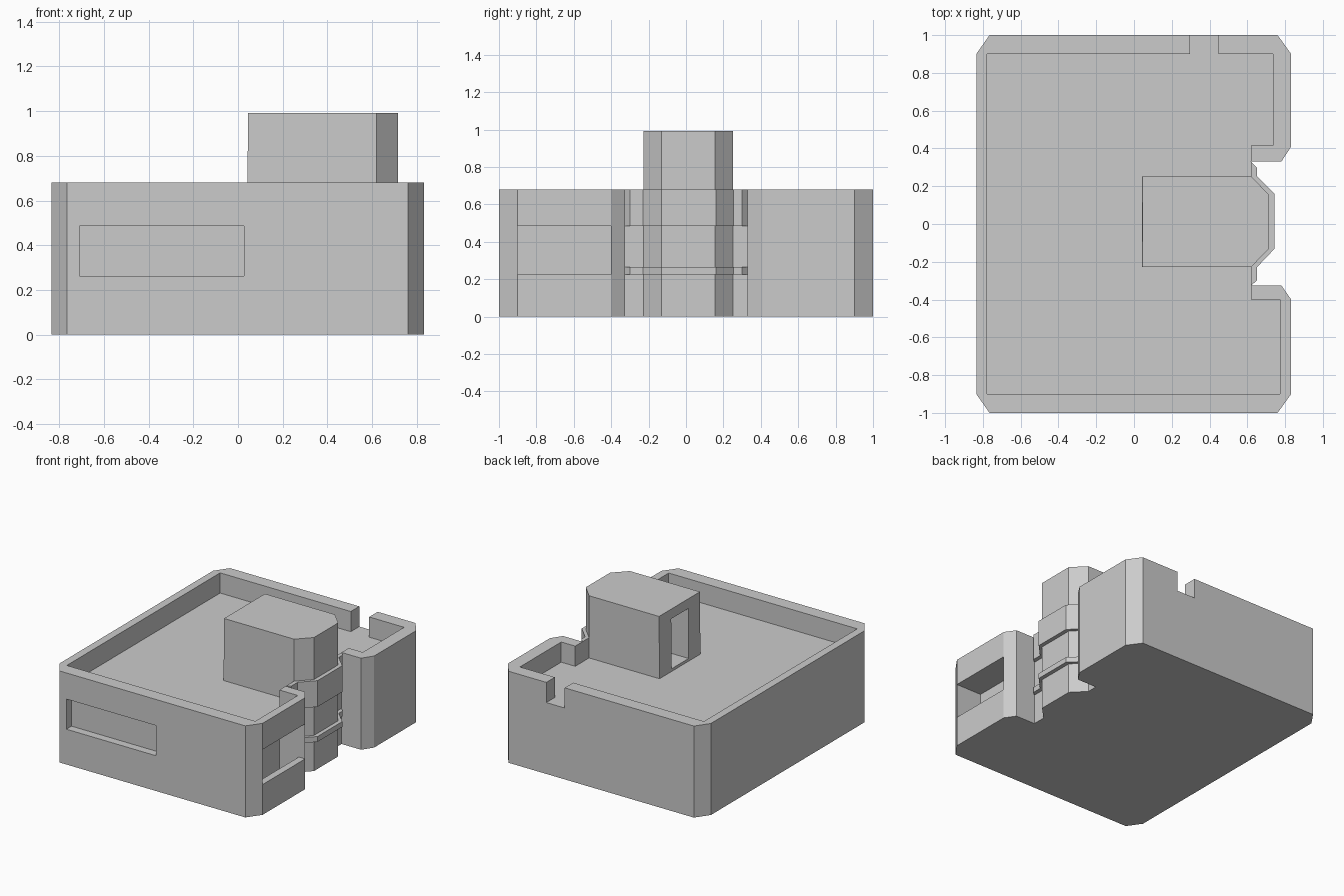
import bpy, bmesh

if "Cube" in bpy.data.objects:
    bpy.data.objects.remove(bpy.data.objects["Cube"])


def prism(name, outline, z0, z1):
    """Extrude a plan outline from z0 to z1."""
    bm = bmesh.new()
    face = bm.faces.new([bm.verts.new((x, y, z0)) for x, y in outline])
    ext = bmesh.ops.extrude_face_region(bm, geom=[face])
    for v in ext["geom"]:
        if isinstance(v, bmesh.types.BMVert):
            v.co.z = z1
    bmesh.ops.recalc_face_normals(bm, faces=bm.faces)
    mesh = bpy.data.meshes.new(name)
    bm.to_mesh(mesh)
    bm.free()
    obj = bpy.data.objects.new(name, mesh)
    bpy.context.collection.objects.link(obj)
    return obj


def rect(x0, x1, y0, y1):
    return [(x0, y0), (x1, y0), (x1, y1), (x0, y1)]


def cut(obj, outline, z0, z1):
    """Subtract an extruded outline from obj."""
    cutter = prism("cutter", outline, z0, z1)
    cutter.hide_render = True
    mod = obj.modifiers.new("cut", "BOOLEAN")
    mod.operation = "DIFFERENCE"
    mod.solver = "EXACT"
    mod.object = cutter
    bpy.context.view_layer.objects.active = obj
    bpy.ops.object.modifier_apply(modifier=mod.name)
    bpy.data.objects.remove(cutter)


ROOF, TOP = 0.53, 0.68

# Main block with chamfered corners and a gap for the stair tower
body = prism("building_body", [
    (-0.835, -0.9), (-0.765, -1), (0.76, -1), (0.832, -0.9),
    (0.832, -0.4), (0.78, -0.325), (0.62, -0.325),
    (0.62, 0.33), (0.78, 0.33), (0.832, 0.41),
    (0.832, 0.9), (0.76, 1), (-0.765, 1), (-0.835, 0.9)], 0, TOP)

# Sunken roof terrace, leaving the parapet
cut(body, [(-0.777, -0.9), (0.772, -0.9), (0.772, -0.4), (0.62, -0.4),
           (0.62, 0.415), (0.735, 0.415), (0.735, 0.9), (-0.777, 0.9)], ROOF, 0.9)
# Gap in the rear parapet
cut(body, rect(0.297, 0.448, 0.85, 1.1), ROOF, 0.9)
# Front window recess
cut(body, rect(-0.71, 0.027, -1.1, -0.94), 0.262, 0.486)
# Side balcony: opening, then the sunken floor behind its parapet
cut(body, rect(0.62, 0.95, -0.9, -0.4), 0.225, 0.485)
cut(body, rect(0.62, 0.78, -0.9, -0.4), 0.05, 0.4)

# Stair tower, its rear face leaning very slightly inward
tower = prism("stair_tower", [
    (0.037, -0.228), (0.62, -0.228), (0.715, -0.13),
    (0.715, 0.155), (0.62, 0.252), (0.037, 0.252)], 0, 0.992)
for v in tower.data.vertices:
    if v.co.z > 0.9 and v.co.x < 0.1:
        v.co.x = 0.045
# Doorway onto the roof
cut(tower, rect(-0.1, 0.35, -0.09, 0.11), ROOF + 0.02, 0.92)

# Bands wrapping the tower
for name, z0, z1 in (("lower_band", 0.225, 0.265), ("upper_band", 0.485, TOP)):
    prism(name, [
        (0.62, -0.325), (0.65, -0.3), (0.65, -0.23), (0.745, -0.13),
        (0.745, 0.16), (0.65, 0.255), (0.65, 0.3), (0.62, 0.33)], z0, z1)
